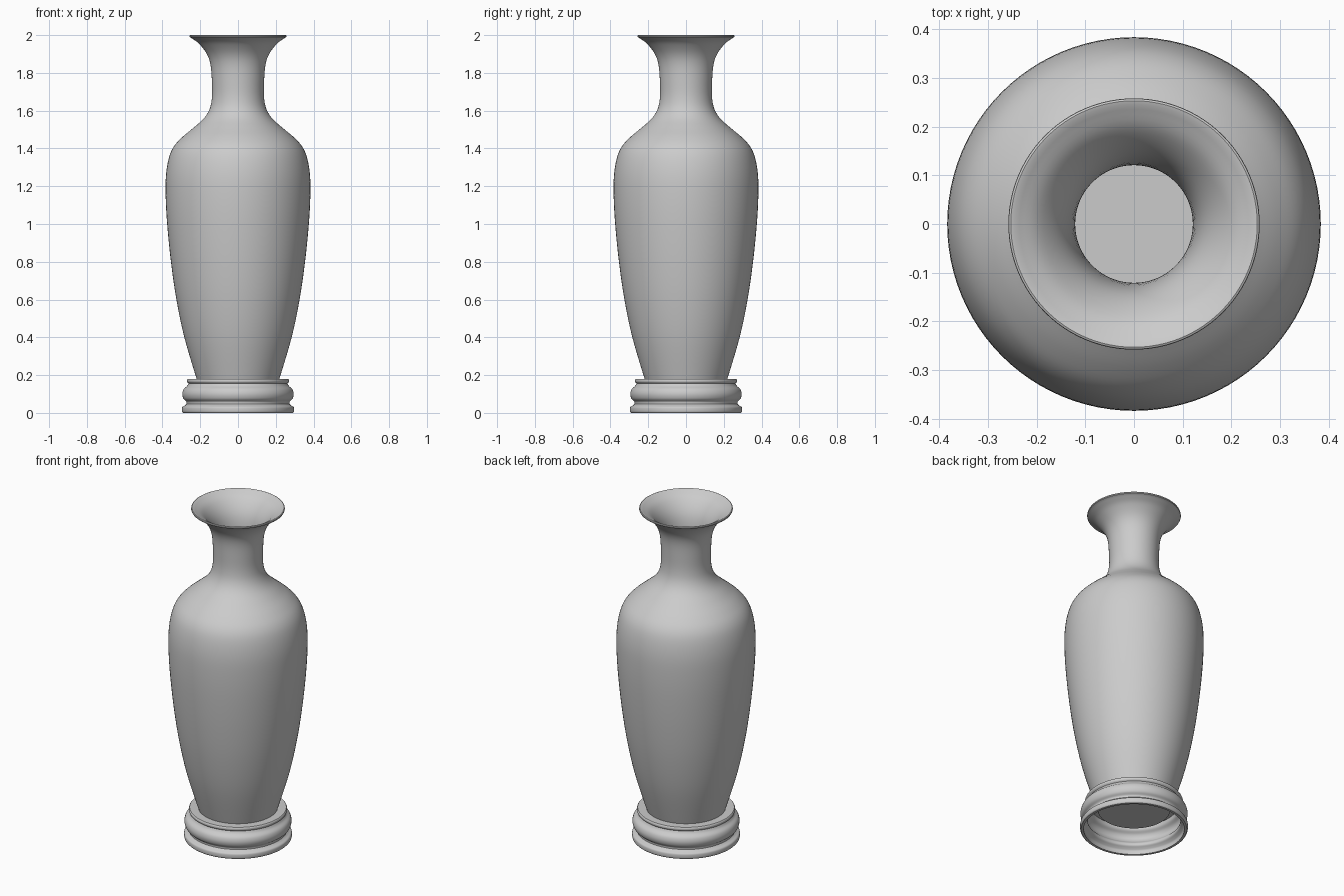
import bpy, bmesh, math
from mathutils import Vector

SIDES = 96


def smooth_curve(pts, n=5):
    """Catmull-Rom resampling of (radius, height) points."""
    p = [Vector(q) for q in pts]
    p = [2 * p[0] - p[1]] + p + [2 * p[-1] - p[-2]]
    out = []
    for a, b, c, d in zip(p, p[1:], p[2:], p[3:]):
        for k in range(n):
            t = k / n
            out.append(0.5 * (2 * b + (c - a) * t + (2 * a - 5 * b + 4 * c - d) * t**2
                              + (3 * b - a - 3 * c + d) * t**3))
    return [tuple(v) for v in out] + [tuple(pts[-1])]


def lathe(name, profile, closed=False):
    """Spin a (radius, height) profile around z."""
    bm = bmesh.new()
    verts = [bm.verts.new((r, 0, z)) for r, z in profile]
    loop = verts + verts[:1] if closed else verts
    edges = [bm.edges.new(pair) for pair in zip(loop, loop[1:])]
    bmesh.ops.spin(bm, geom=verts + edges, cent=(0, 0, 0), axis=(0, 0, 1),
                   angle=math.tau, steps=SIDES, use_duplicate=False)
    bmesh.ops.remove_doubles(bm, verts=bm.verts, dist=1e-5)
    bmesh.ops.recalc_face_normals(bm, faces=bm.faces)
    mesh = bpy.data.meshes.new(name)
    bm.to_mesh(mesh)
    bm.free()
    obj = bpy.data.objects.new(name, mesh)
    bpy.context.collection.objects.link(obj)
    bpy.ops.object.select_all(action='DESELECT')
    obj.select_set(True)
    bpy.context.view_layer.objects.active = obj
    bpy.ops.object.shade_smooth_by_angle(angle=math.radians(35))
    return obj


# Vase: outer wall, rolled lip, inner wall and floor
outer = smooth_curve([
    (0.198, 0.12), (0.222, 0.19), (0.284, 0.40), (0.326, 0.60), (0.355, 0.80),
    (0.375, 1.00), (0.383, 1.15), (0.381, 1.26), (0.366, 1.35), (0.340, 1.41),
    (0.295, 1.46), (0.235, 1.51), (0.180, 1.56), (0.150, 1.61), (0.138, 1.67),
    (0.138, 1.75), (0.145, 1.84), (0.165, 1.90), (0.205, 1.953), (0.240, 1.98),
    (0.256, 1.989)])
lip = [(0.258, 1.993), (0.257, 1.998), (0.253, 2.0)]
inner = smooth_curve([
    (0.246, 1.998), (0.195, 1.966), (0.152, 1.91), (0.130, 1.845), (0.122, 1.75),
    (0.122, 1.67), (0.134, 1.605), (0.170, 1.547), (0.226, 1.496), (0.284, 1.447),
    (0.327, 1.40), (0.350, 1.345), (0.365, 1.26), (0.367, 1.15), (0.359, 1.00),
    (0.339, 0.80), (0.310, 0.60), (0.268, 0.40), (0.206, 0.19), (0.188, 0.137)])
lathe("vase", [(0, 0.12)] + outer + lip + inner + [(0, 0.137)])

# Stand: hollow moulded ring with foot flange, round bead and top lip
foot = smooth_curve([(0.291, 0.0), (0.296, 0.006), (0.297, 0.02), (0.294, 0.032),
                     (0.280, 0.040)], 3)
bead = smooth_curve([(0.272, 0.048), (0.274, 0.060), (0.289, 0.075), (0.295, 0.10),
                     (0.288, 0.125), (0.270, 0.142), (0.262, 0.156)], 4)
top_lip = smooth_curve([(0.266, 0.159), (0.270, 0.165), (0.270, 0.174), (0.266, 0.180)], 3)
inside = smooth_curve([(0.246, 0.160), (0.252, 0.140), (0.270, 0.122), (0.277, 0.10),
                       (0.270, 0.078), (0.257, 0.062), (0.256, 0.046), (0.268, 0.034),
                       (0.277, 0.022), (0.277, 0.0)], 4)
lathe("stand_ring", foot + bead + top_lip + [(0.219, 0.180), (0.212, 0.160)] + inside,
      closed=True)
